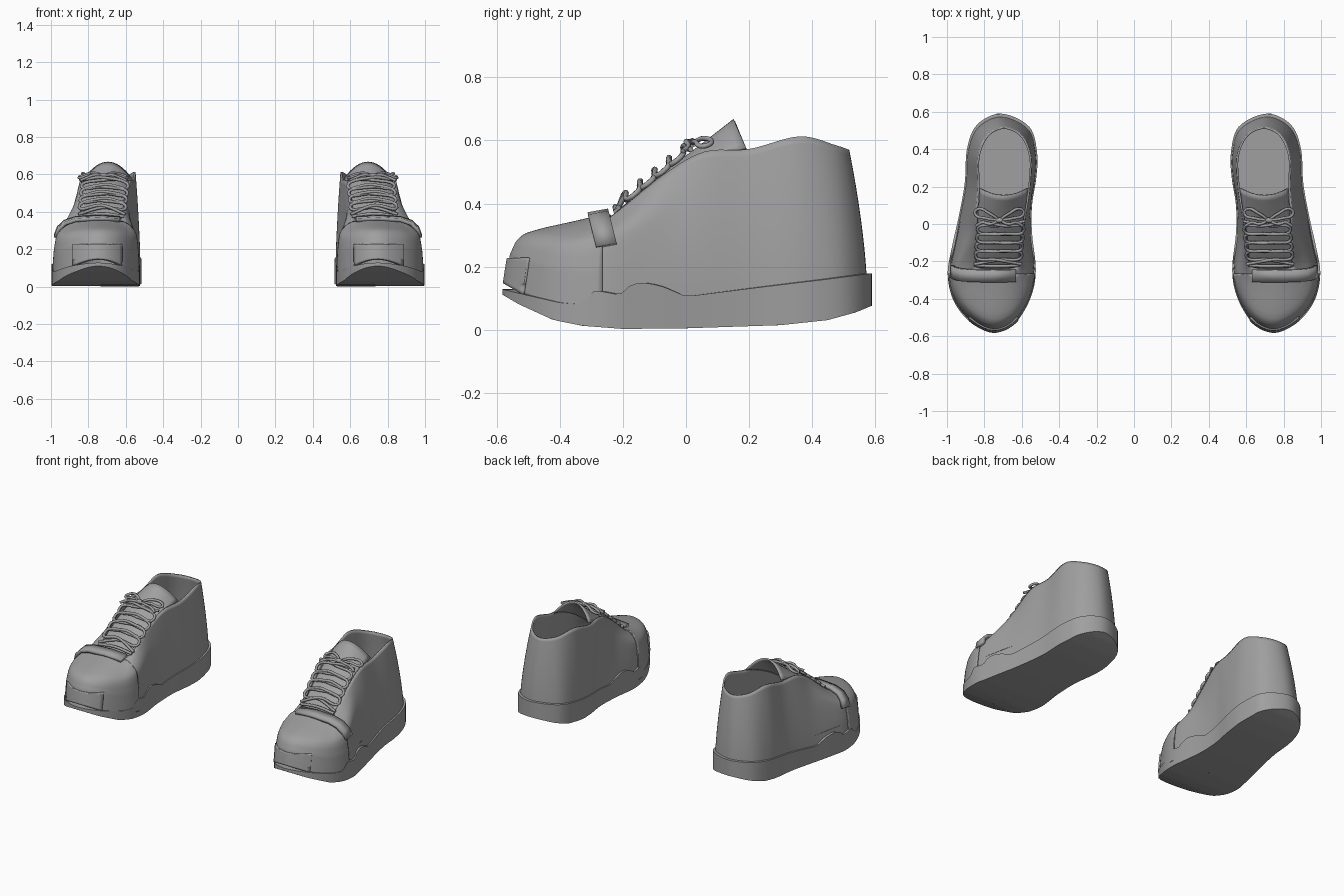
import bpy, bmesh, math
from mathutils import Vector

if "Cube" in bpy.data.objects:
    bpy.data.objects.remove(bpy.data.objects["Cube"])

grey = bpy.data.materials.new("plain grey")
grey.use_nodes = True
grey.diffuse_color = (0.35, 0.35, 0.35, 1)
grey.node_tree.nodes["Principled BSDF"].inputs["Base Color"].default_value = (0.35, 0.35, 0.35, 1)

N = 108  # points around a shoe


def interp(table, t):
    """Piecewise linear lookup."""
    for (a, p), (b, q) in zip(table, table[1:]):
        if t <= b:
            return p + (q - p) * max(0, (t - a) / (b - a))
    return table[-1][1]


def closed_spline(pts, n):
    """Closed Catmull-Rom loop through pts."""
    pts = [Vector(p) for p in pts]
    out = []
    for i in range(n):
        f = i * len(pts) / n
        k, t = int(f), f % 1
        a, b, c, d = (pts[(k + j) % len(pts)] for j in (-1, 0, 1, 2))
        out.append(0.5 * (2 * b + (c - a) * t + (2 * a - 5 * b + 4 * c - d) * t ** 2
                          + (3 * b - 3 * c + d - a) * t ** 3))
    return out


def loft(rows, closed=True):
    bm = bmesh.new()
    grid = [[bm.verts.new(p) for p in row] for row in rows]
    for lo, hi in zip(grid, grid[1:]):
        for i in range(len(lo) if closed else len(lo) - 1):
            j = (i + 1) % len(lo)
            bm.faces.new((lo[i], lo[j], hi[j], hi[i]))
    return bm


def finish(name, bm, thickness=0, offset=-1, angle=40):
    """Turn a bmesh into a smooth, mirrored pair of parts."""
    mesh = bpy.data.meshes.new(name)
    bm.to_mesh(mesh)
    bm.free()
    ob = bpy.data.objects.new(name, mesh)
    bpy.context.collection.objects.link(ob)
    mesh.materials.append(grey)
    if thickness:
        s = ob.modifiers.new("thickness", 'SOLIDIFY')
        s.thickness, s.offset = thickness, offset
    ob.modifiers.new("pair", 'MIRROR').use_mirror_merge = False
    bpy.ops.object.select_all(action='DESELECT')
    ob.select_set(True)
    bpy.context.view_layer.objects.active = ob
    bpy.ops.object.shade_smooth_by_angle(angle=math.radians(angle))
    return ob


def cord(name, paths, radius, cyclic=False):
    cu = bpy.data.curves.new(name, 'CURVE')
    cu.dimensions, cu.bevel_depth, cu.bevel_resolution, cu.resolution_u = '3D', radius, 2, 6
    cu.use_fill_caps = True
    for path in paths:
        sp = cu.splines.new('BEZIER')
        sp.bezier_points.add(len(path) - 1)
        for bp, p in zip(sp.bezier_points, path):
            bp.co = p
            bp.handle_left_type = bp.handle_right_type = 'AUTO'
    cu.materials.append(grey)
    ob = bpy.data.objects.new(name, cu)
    bpy.context.collection.objects.link(ob)
    ob.modifiers.new("pair", 'MIRROR').use_mirror_merge = False


# Footprint and opening, point for point from the toe round the inner side
foot = [(-.755, -.582), (-.64, -.535), (-.555, -.40), (-.525, -.25), (-.545, -.05), (-.545, .1),
        (-.522, .25), (-.518, .38), (-.56, .52), (-.71, .59), (-.84, .53), (-.893, .40),
        (-.905, .22), (-.935, .05), (-.975, -.13), (-.996, -.27), (-.965, -.41), (-.88, -.52)]
rim = [(-.74, -.24, .365), (-.68, -.24, .365), (-.625, -.23, .365), (-.61, -.19, .40),
       (-.595, -.06, .50), (-.575, .06, .565), (-.555, .2, .573), (-.55, .36, .613),
       (-.60, .475, .585), (-.695, .518, .57), (-.785, .475, .585), (-.835, .36, .613),
       (-.835, .2, .573), (-.845, .06, .565), (-.845, -.06, .50), (-.845, -.19, .40),
       (-.85, -.23, .365), (-.80, -.24, .365)]
sole_under = [(-.59, .115), (-.53, .08), (-.42, .03), (-.33, .012), (-.2, .002), (0, .004),
              (.3, .014), (.45, .03), (.54, .055), (.6, .08)]
sole_edge = [(-.59, .13), (-.53, .115), (-.4, .085), (-.33, .08), (-.29, .125), (-.21, .11),
             (-.17, .147), (-.12, .148), (-.07, .135), (0, .105), (.2, .13), (.45, .16), (.6, .18)]
toe_curve = [(0, 0), (.2, .02), (.42, .045), (.6, .10), (.7, .17), (.78, .35), (.88, .66), (1, 1)]

outline = closed_spline([(x, y, 0) for x, y in foot], N)
opening = closed_spline(rim, N)
middle = Vector((-.735, 0, 0))


def upper_row(t):
    row = []
    for b, top in zip(outline, opening):
        base = middle + (b - middle) * .975
        base.z = interp(sole_under, b.y) + .035
        w = interp([(-.35, 1), (-.02, 0)], b.y)
        w = w * w * (3 - 2 * w)
        h = w * interp(toe_curve, t) + (1 - w) * t ** 1.6
        p = base.lerp(top, h)
        p.z = base.z + (top.z - base.z) * t
        row.append(p)
    return row


def upper_shell():
    return loft([upper_row(i / 24) for i in range(25)])


def cut(bm, co, no):
    bmesh.ops.bisect_plane(bm, geom=bm.verts[:] + bm.edges[:] + bm.faces[:],
                           plane_co=co, plane_no=no, clear_outer=True)


finish("uppers", upper_shell(), .01)

# Toe caps and front bumpers are raised patches of the upper
bm = upper_shell()
cut(bm, (0, -.265, 0), (0, 1, 0))
finish("toe_caps", bm, .006, 1)
bm = upper_shell()
cut(bm, (0, -.525, 0), (0, 1, -.15))
cut(bm, (0, 0, .225), (0, 0, 1))
finish("toe_bumpers", bm, .014, 1)

# Soles: wavy rim, upright wall, curved underside
rows = []
for inset, height in ((.06, 1), (0, 1), (0, .5), (0, 0), (.5, 0), (1, 0)):
    row = []
    for b in outline:
        low, high = interp(sole_under, b.y), interp(sole_edge, b.y)
        p = b.lerp(middle if height else Vector((middle.x, b.y, 0)), inset)
        p.z = low + (high - low) * height
        row.append(p)
    rows.append(row)
bm = loft(rows[::-1])
finish("soles", bm)

# Footbeds
bm = bmesh.new()
bm.faces.new([bm.verts.new(middle + (b - middle) * .93 + Vector((0, 0, .17))) for b in outline])
finish("footbeds", bm)

# Tongues: arched sheets under the laces
centre = [(-.27, .33), (-.18, .41), (-.05, .515), (.05, .59), (.15, .668)]
rows = []
for i in range(17):
    f = i / 16
    y = -.27 + .42 * f
    row = []
    for j in range(17):
        s = j / 8 - 1
        row.append((-.74 + .045 * f + s * (.115 + .015 * f), y + .04 * f * s * s,
                    interp(centre, y) - (.015 + .075 * f ** 3) * s * s))
    rows.append(row)
finish("tongues", loft(rows, False), .01)

# Straps across the top of the toe caps, down the outer side
path = [(-.985, .265), (-.968, .31), (-.93, .345), (-.87, .365), (-.75, .372), (-.63, .365)]
rows = []
for k in range(2):
    rows.append([(x, -.312 + .065 * k + .25 * (.37 - z), z + .012 * k) for x, z in path])
finish("straps", loft(rows, False), .02)

# Laces: two crossing zigzags with a bow
levels = 6
strands = []
for side in (1, -1):
    pts = []
    for i in range(levels):
        y = -.215 + .046 * i
        z = .395 + .037 * i
        x = -.728 + .004 * i
        e = side * (-1) ** i
        pts.append((x + e * .125, y, z - .008))
        if i < levels - 1:
            pts.append((x, y + .023, z + .034 + .006 * side))
    strands.append(pts)
strands.append([(-.85, -.222, .375), (-.73, -.225, .39), (-.61, -.222, .375)])
cord("laces", strands, .0085)

knot = Vector((-.72, .02, .592))
bows = []
for s in (1, -1):
    loop = [(0, 0, 0), (.05, .035, .015), (.115, .06, 0), (.13, .035, -.01), (.07, .01, .004), (0, 0, 0)]
    tail = [(0, 0, 0), (.05, -.02, .005), (.09, -.012, -.01), (.125, -.03, -.025)]
    for shape in (loop, tail):
        bows.append([knot + Vector((s * x, y, z)) for x, y, z in shape])
cord("bows", bows, .008)
cord("knots", [[knot + Vector((-.016, 0, 0)), knot + Vector((.016, 0, .002))]], .014)
